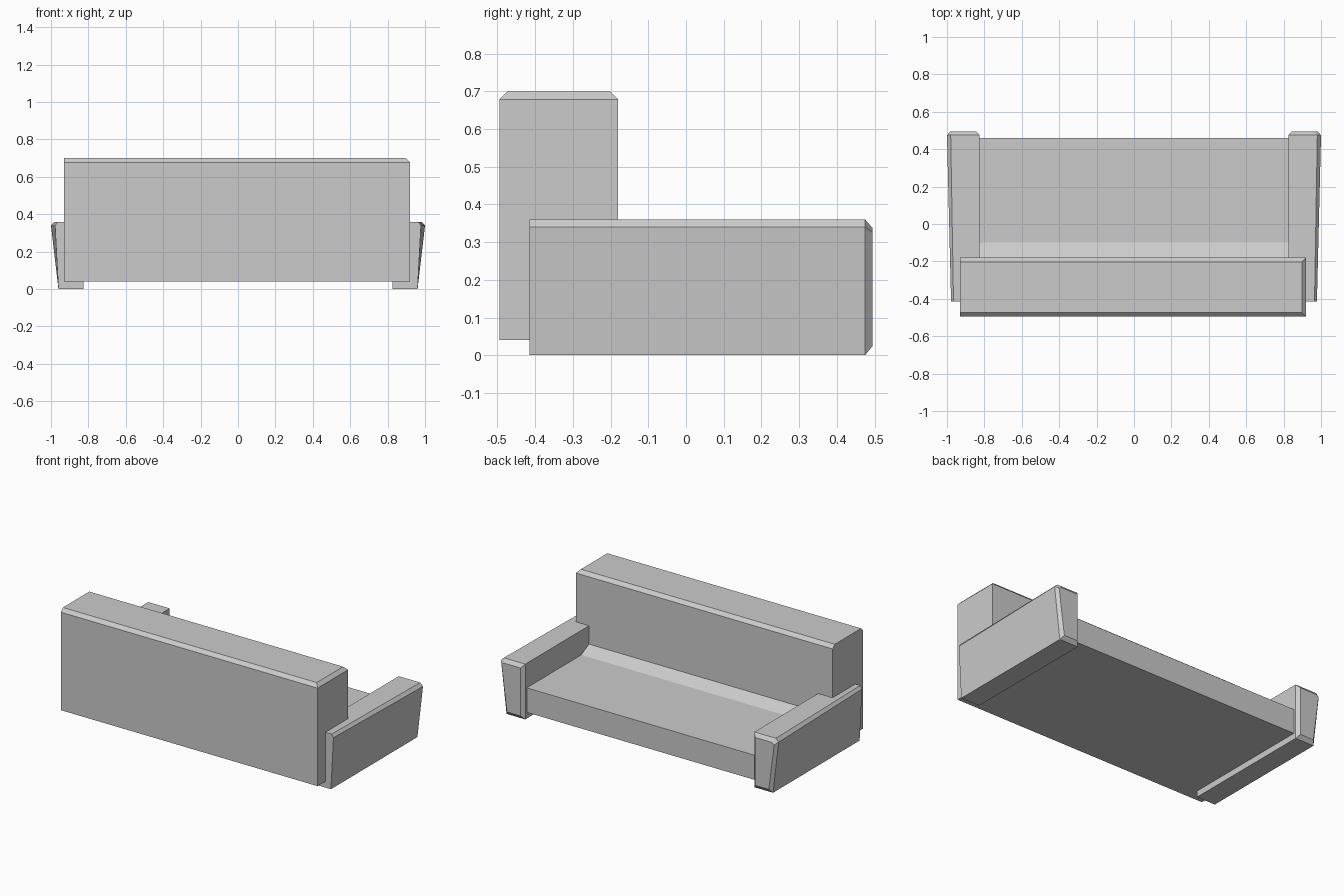
import bpy
import bmesh

old = bpy.data.objects.get("Cube")
if old:
    bpy.data.objects.remove(old, do_unlink=True)

# Single upholstery colour
fabric = bpy.data.materials.new("light_grey_fabric")
fabric.use_nodes = True
colour = (0.6, 0.6, 0.6, 1)
fabric.diffuse_color = colour
fabric.node_tree.nodes["Principled BSDF"].inputs["Base Color"].default_value = colour


def finish(name, bm):
    bmesh.ops.recalc_face_normals(bm, faces=bm.faces[:])
    mesh = bpy.data.meshes.new(name)
    bm.to_mesh(mesh)
    bm.free()
    mesh.materials.append(fabric)
    obj = bpy.data.objects.new(name, mesh)
    bpy.context.collection.objects.link(obj)
    return obj


def loft(name, sections):
    """Skin matching rings of points and cap both ends."""
    bm = bmesh.new()
    rings = [[bm.verts.new(p) for p in ring] for ring in sections]
    for a, b in zip(rings, rings[1:]):
        for i in range(len(a)):
            j = (i + 1) % len(a)
            bm.faces.new((a[i], a[j], b[j], b[i]))
    bm.faces.new(rings[0])
    bm.faces.new(rings[-1])
    return finish(name, bm)


def arm_section(y, inner, foot, wide, top, low, shoulder, high):
    return [(inner, y, low), (foot, y, low), (wide, y, shoulder),
            (top, y, high), (inner, y, high)]


# Armrests: flared outward and forward, with a chamfered front end
arm = [
    arm_section(-0.415, 0.825, 0.96, 0.978, 0.965, 0, 0.34, 0.36),
    arm_section(0.475, 0.825, 0.96, 1.0, 0.98, 0, 0.34, 0.36),
    arm_section(0.495, 0.845, 0.943, 0.982, 0.965, 0.025, 0.325, 0.337),
]
for name, side in (("left_armrest", 1), ("right_armrest", -1)):
    loft(name, [[(side * x, y, z) for x, y, z in ring] for ring in arm])

# Seat: flat slab with a sloped rise where it meets the backrest
seat_profile = [(-0.18, 0.04), (0.46, 0.04), (0.46, 0.2), (-0.1, 0.2), (-0.18, 0.24)]
loft("seat", [[(x, y, z) for y, z in seat_profile] for x in (-0.825, 0.825)])

# Backrest: block with chamfers on the long top edges and one end
bm = bmesh.new()
bmesh.ops.create_cube(bm, size=1)
for v in bm.verts:
    v.co.x = 0.92 if v.co.x > 0 else -0.93
    v.co.y = -0.18 if v.co.y > 0 else -0.495
    v.co.z = 0.7 if v.co.z > 0 else 0.04
top_edges = [e for e in bm.edges
             if all(v.co.z > 0.5 for v in e.verts)
             and any(v.co.x > 0 for v in e.verts)]
bmesh.ops.bevel(bm, geom=top_edges, offset=0.022, segments=1,
                affect='EDGES', profile=0.5)
finish("backrest", bm)
